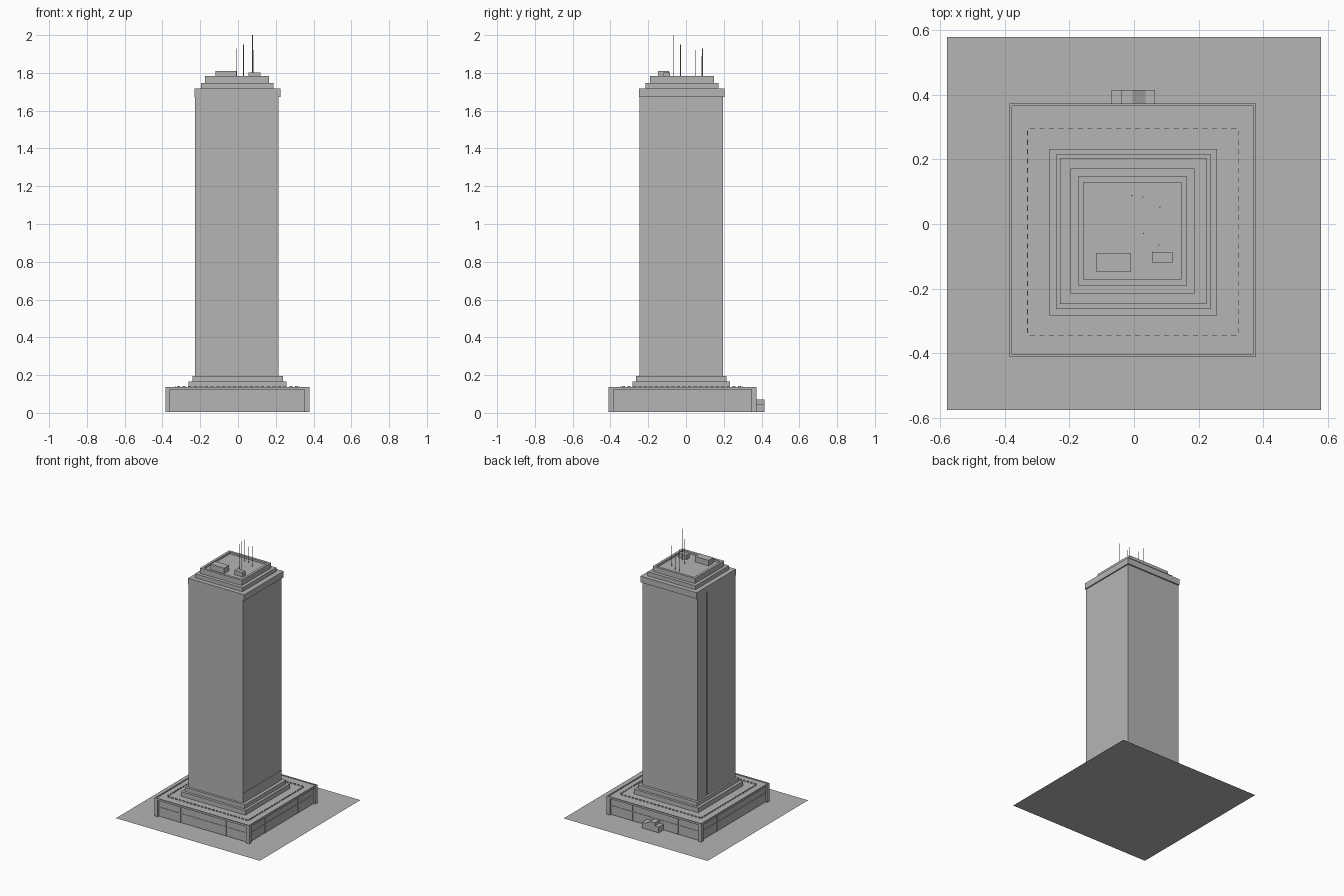
import bpy, bmesh
from mathutils import Vector

cube = bpy.data.objects.get("Cube")
if cube:
    bpy.data.objects.remove(cube, do_unlink=True)

concrete = bpy.data.materials.new("concrete_grey")
concrete.use_nodes = True
grey = (0.46, 0.46, 0.46, 1)
concrete.diffuse_color = grey
concrete.node_tree.nodes["Principled BSDF"].inputs["Base Color"].default_value = grey


def finish(name, bm):
    bmesh.ops.recalc_face_normals(bm, faces=bm.faces)
    mesh = bpy.data.meshes.new(name)
    bm.to_mesh(mesh)
    bm.free()
    mesh.materials.append(concrete)
    obj = bpy.data.objects.new(name, mesh)
    bpy.context.collection.objects.link(obj)
    return obj


def add_box(bm, x, y, z):
    """Box from (low, high) pairs on each axis."""
    verts = bmesh.ops.create_cube(bm, size=1)["verts"]
    for v in verts:
        v.co = Vector([(a + b) / 2 + c * (b - a) for (a, b), c in zip((x, y, z), v.co)])
    return verts


def box(name, x, y, z):
    bm = bmesh.new()
    add_box(bm, x, y, z)
    return finish(name, bm)


def tray(name, x, y, z, rim, depth):
    """Box with a sunken top inside a rim."""
    bm = bmesh.new()
    add_box(bm, x, y, z)
    top = max(bm.faces, key=lambda f: f.calc_center_median().z)
    bmesh.ops.inset_region(bm, faces=[top], thickness=rim)
    low = bmesh.ops.extrude_face_region(bm, geom=[top])["geom"]
    bmesh.ops.delete(bm, geom=[top], context="FACES")
    for v in low:
        if isinstance(v, bmesh.types.BMVert):
            v.co.z -= depth
    return finish(name, bm)


def prism(name, points, offset):
    """Extrude a closed 3D outline along an offset."""
    bm = bmesh.new()
    face = bm.faces.new([bm.verts.new(p) for p in points])
    new = bmesh.ops.extrude_face_region(bm, geom=[face])["geom"]
    for v in new:
        if isinstance(v, bmesh.types.BMVert):
            v.co += Vector(offset)
    return finish(name, bm)


def grow(pair, d):
    return (pair[0] - d, pair[1] + d)


# Ground sheet
bm = bmesh.new()
bm.faces.new([bm.verts.new(p) for p in
              ((-.58, -.577, 0), (.58, -.577, 0), (.58, .58, 0), (-.58, .58, 0))])
finish("ground_sheet", bm)

# Podium: recessed walls, ledge, corner piers, rimmed roof
PX, PY = (-.385, .378), (-.41, .373)
WX, WY = grow(PX, -.014), grow(PY, -.014)
box("podium_walls", WX, WY, (.005, .125))
box("podium_ledge", grow(WX, .003), grow(WY, .003), (.068, .073))
tray("podium_roof", PX, PY, (.124, .138), .011, .005)

bm = bmesh.new()
for sx in (0, 1):
    for sy in (0, 1):
        x = (PX[0], PX[0] + .025) if sx == 0 else (PX[1] - .025, PX[1])
        y = (PY[0], PY[0] + .025) if sy == 0 else (PY[1] - .025, PY[1])
        add_box(bm, x, y, (.005, .126))
finish("podium_corner_piers", bm)

# Slim bay dividers on the podium walls
bm = bmesh.new()
for i in (1, 2, 3):
    t = i / 4
    cx = WX[0] + t * (WX[1] - WX[0])
    cy = WY[0] + t * (WY[1] - WY[0])
    add_box(bm, (cx - .003, cx + .003), grow(WY, .003), (.005, .125))
    add_box(bm, grow(WX, .003), (cy - .003, cy + .003), (.005, .125))
finish("podium_bay_dividers", bm)

# Dashed railing ring on the podium roof
RX, RY = (-.33, .324), (-.345, .297)
bm = bmesh.new()
count = 22
for i in range(count):
    t = (i + .5) / count
    cx = RX[0] + t * (RX[1] - RX[0])
    cy = RY[0] + t * (RY[1] - RY[0])
    for y in RY:
        add_box(bm, (cx - .008, cx + .008), (y - .001, y + .001), (.132, .142))
    for x in RX:
        add_box(bm, (x - .001, x + .001), (cy - .008, cy + .008), (.132, .142))
finish("podium_railing", bm)

# Rear porch with a sloped step, built from its outline
porch = [(-.07, .005), (.065, .005), (.065, .047), (.035, .047),
         (-.005, .07), (-.04, .07), (-.04, .047), (-.07, .047)]
prism("rear_porch", [(x, WY[1] - .01, z) for x, z in porch], (0, .415 - WY[1] + .01, 0))

# Stepped plinth under the tower
box("plinth_lower", (-.262, .257), (-.283, .233), (.13, .167))
box("plinth_upper", (-.241, .238), (-.264, .215), (.165, .196))

# Tower shaft with a narrow full-height slot on one side
x0, x1, y0, y1 = -.228, .215, -.247, .195
slot = .085
shaft = [(x0, y0), (x1, y0), (x1, y1), (x0, y1), (x0, slot + .006),
         (x0 + .012, slot + .006), (x0 + .012, slot - .006), (x0, slot - .006)]
prism("tower_shaft", [(x, y, .19) for x, y in shaft], (0, 0, 1.5))
box("tower_side_band", (x1 - .01, x1 + .002), (y0, y1), (.262, .268))

# Crown collar and stepped top
box("crown_collar", (x0 - .001, .224), (y0 - .001, .205), (1.672, 1.717))
box("crown_step", (-.196, .188), (-.215, .172), (1.71, 1.746))
tray("crown_roof", (-.174, .164), (-.19, .147), (1.74, 1.784), .025, .014)

# Rooftop plant rooms
box("plant_room_large", (-.118, -.009), (-.147, -.091), (1.768, 1.81))
box("plant_room_small", (.056, .12), (-.12, -.086), (1.768, 1.802))

# Antennas
masts = [(-.007, .088, 1.93), (.028, .084, 1.89), (.08, .052, 1.92),
         (.029, -.029, 1.95), (.077, -.065, 2.0)]
for i, (x, y, top) in enumerate(masts):
    h = top - 1.768
    bpy.ops.mesh.primitive_cylinder_add(vertices=8, radius=.002, depth=h,
                                        location=(x, y, top - h / 2))
    mast = bpy.context.object
    mast.name = f"antenna_{i + 1}"
    mast.data.materials.append(concrete)
